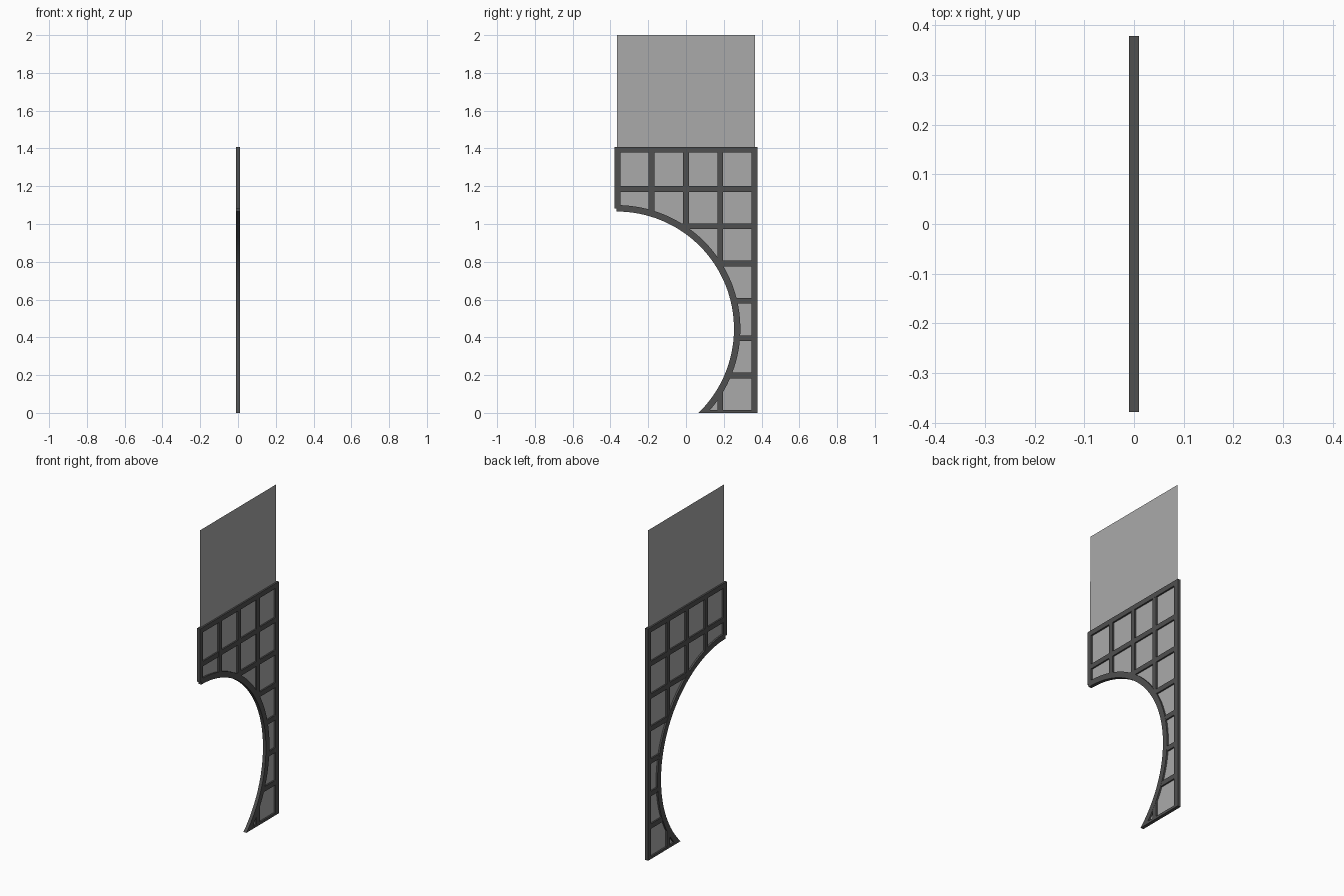
import bpy
from math import sqrt, asin, sin, cos, pi

if "Cube" in bpy.data.objects:
    bpy.data.objects.remove(bpy.data.objects["Cube"])

# Arch circle in the y/z plane
CY, CZ, R_IN, R_OUT = -0.367, 0.445, 0.621, 0.655
R_MID = (R_IN + R_OUT) / 2
EDGE, TOP, W, HALF = 0.378, 1.408, 0.03, 0.01


def material(name, color):
    m = bpy.data.materials.new(name)
    m.diffuse_color = color
    m.use_nodes = True
    m.node_tree.nodes["Principled BSDF"].inputs["Base Color"].default_value = m.diffuse_color
    return m


dark = material("dark_frame", (0.08, 0.08, 0.08, 1))
pane = material("clear_pane", (0.4, 0.4, 0.4, 0.5))


def add_mesh(name, verts, faces, mat):
    me = bpy.data.meshes.new(name)
    me.from_pydata(verts, [], faces)
    me.materials.append(mat)
    ob = bpy.data.objects.new(name, me)
    bpy.context.collection.objects.link(ob)
    return ob


def bar(name, y0, y1, z0, z1, h=HALF):
    v = [(x, y, z) for x in (-h, h) for y in (y0, y1) for z in (z0, z1)]
    f = [(0, 1, 3, 2), (4, 6, 7, 5), (0, 4, 5, 1), (2, 3, 7, 6), (0, 2, 6, 4), (1, 5, 7, 3)]
    return add_mesh(name, v, f, dark)


def arc(r, n=48):
    # From the floor up to the crown
    a0 = asin(-CZ / r)
    angles = [a0 + (pi / 2 - a0) * i / n for i in range(n + 1)]
    return [(CY + r * cos(a), CZ + r * sin(a)) for a in angles]


# Curved arch rail, cut level at the floor
verts, faces = [], []
for (yi, zi), (yo, zo) in zip(arc(R_IN), arc(R_OUT)):
    verts += [(-HALF, yi, zi), (HALF, yi, zi), (HALF, yo, zo), (-HALF, yo, zo)]
n = len(verts) // 4
for i in range(n - 1):
    for k in range(4):
        a, b = i * 4 + k, i * 4 + (k + 1) % 4
        faces.append((a, a + 4, b + 4, b))
faces += [(0, 1, 2, 3), tuple(len(verts) - 1 - k for k in range(4))]
arch = add_mesh("arch_rail", verts, faces, dark)
bpy.context.view_layer.objects.active = arch
arch.select_set(True)
bpy.ops.object.shade_smooth_by_angle()

# Outer frame
bar("left_stile", -EDGE, -EDGE + W, 1.083, TOP)
bar("right_stile", EDGE - W, EDGE, 0, TOP)
bar("top_rail", -EDGE, EDGE, TOP - W, TOP)
bar("bottom_rail", 0.085, EDGE, 0, 0.015)

# Vertical lattice bars, ending inside the arch rail
for i, y in enumerate((-0.183, 0.0, 0.181)):
    dz = sqrt(R_MID ** 2 - (y - CY) ** 2)
    bar(f"vertical_bar_{i}", y - W / 2, y + W / 2, CZ + dz, TOP - 0.01, HALF * 0.95)
    if CZ - dz > 0:
        bar("lower_vertical_bar", y - W / 2, y + W / 2, 0.002, CZ - dz, HALF * 0.95)

# Horizontal lattice bars
for i in range(6):
    z = 0.198 + i * 0.1975
    y0 = -EDGE + 0.01
    if z < CZ + R_MID:
        y0 = CY + sqrt(R_MID ** 2 - (z - CZ) ** 2)
    bar(f"horizontal_bar_{i}", y0, EDGE - 0.01, z - W / 2, z + W / 2, HALF * 0.9)

# Single-sheet pane following the arch
outline = arc(R_MID) + [(-0.365, 2.0), (0.365, 2.0), (0.365, 0.0)]
add_mesh("glass_pane", [(0, y, z) for y, z in outline], [tuple(range(len(outline)))[::-1]], pane)
